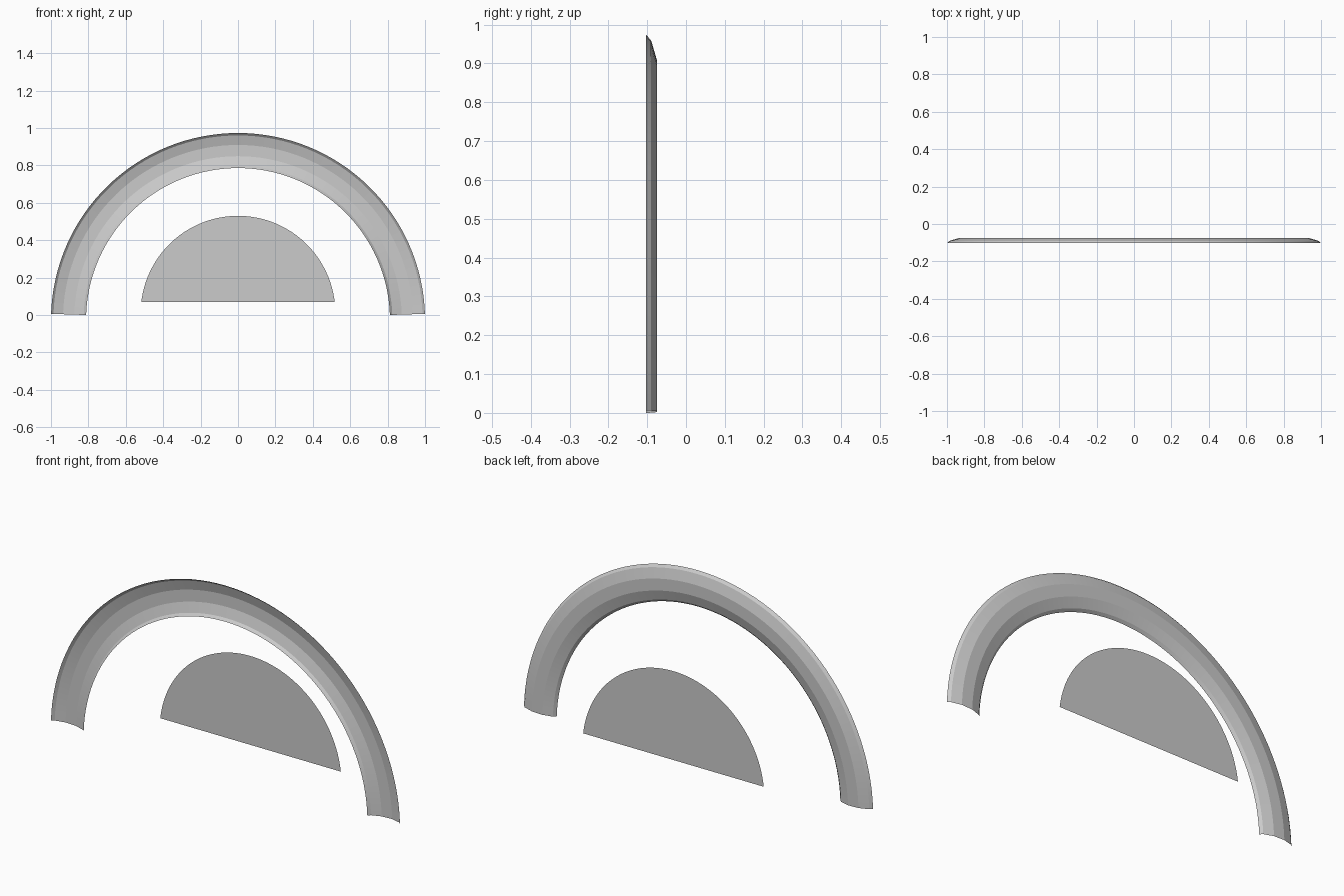
import bpy, bmesh, math

if "Cube" in bpy.data.objects:
    bpy.data.objects.remove(bpy.data.objects["Cube"])


def make_object(name, bm):
    mesh = bpy.data.meshes.new(name)
    bm.to_mesh(mesh)
    bm.free()
    obj = bpy.data.objects.new(name, mesh)
    bpy.context.collection.objects.link(obj)
    return obj


def arc(radius, centre_z, base_angle, segments):
    """Points (x, z) of an arc running over the top from right to left."""
    span = math.pi - 2 * base_angle
    angles = [base_angle + span * i / segments for i in range(segments + 1)]
    return [(radius * math.cos(a), centre_z + radius * math.sin(a)) for a in angles]


# Arch: open, shallow curved channel swept over a half circle
CENTRE_Z = -0.027
INNER = 0.8125
PROFILE = [(1.0, -0.1025), (0.987, -0.09), (0.936, -0.075),
           (0.876, -0.075), (0.8255, -0.09), (INNER, -0.1025)]
base = math.asin(-CENTRE_Z / INNER)
bm = bmesh.new()
rows = [[bm.verts.new((x, y, z)) for x, z in arc(r, CENTRE_Z, base, 64)]
        for r, y in PROFILE]
for a, b in zip(rows, rows[1:]):
    for i in range(64):
        bm.faces.new((a[i], a[i + 1], b[i + 1], b[i]))
arch = make_object("arch_band", bm)

# Crisp bands across the channel, smooth along the sweep
bpy.context.view_layer.objects.active = arch
arch.select_set(True)
bpy.ops.object.shade_smooth_by_angle(angle=math.radians(8))

# Panel: flat circle segment set behind the arch
PANEL_R, PANEL_Z, PANEL_BASE = 0.5205, 0.0095, 0.07
bm = bmesh.new()
angle = math.asin((PANEL_BASE - PANEL_Z) / PANEL_R)
bm.faces.new([bm.verts.new((x, 0.1025, z))
              for x, z in reversed(arc(PANEL_R, PANEL_Z, angle, 64))])
bm.normal_update()
for f in bm.faces:
    if f.normal.y > 0:
        f.normal_flip()
make_object("half_round_panel", bm)
